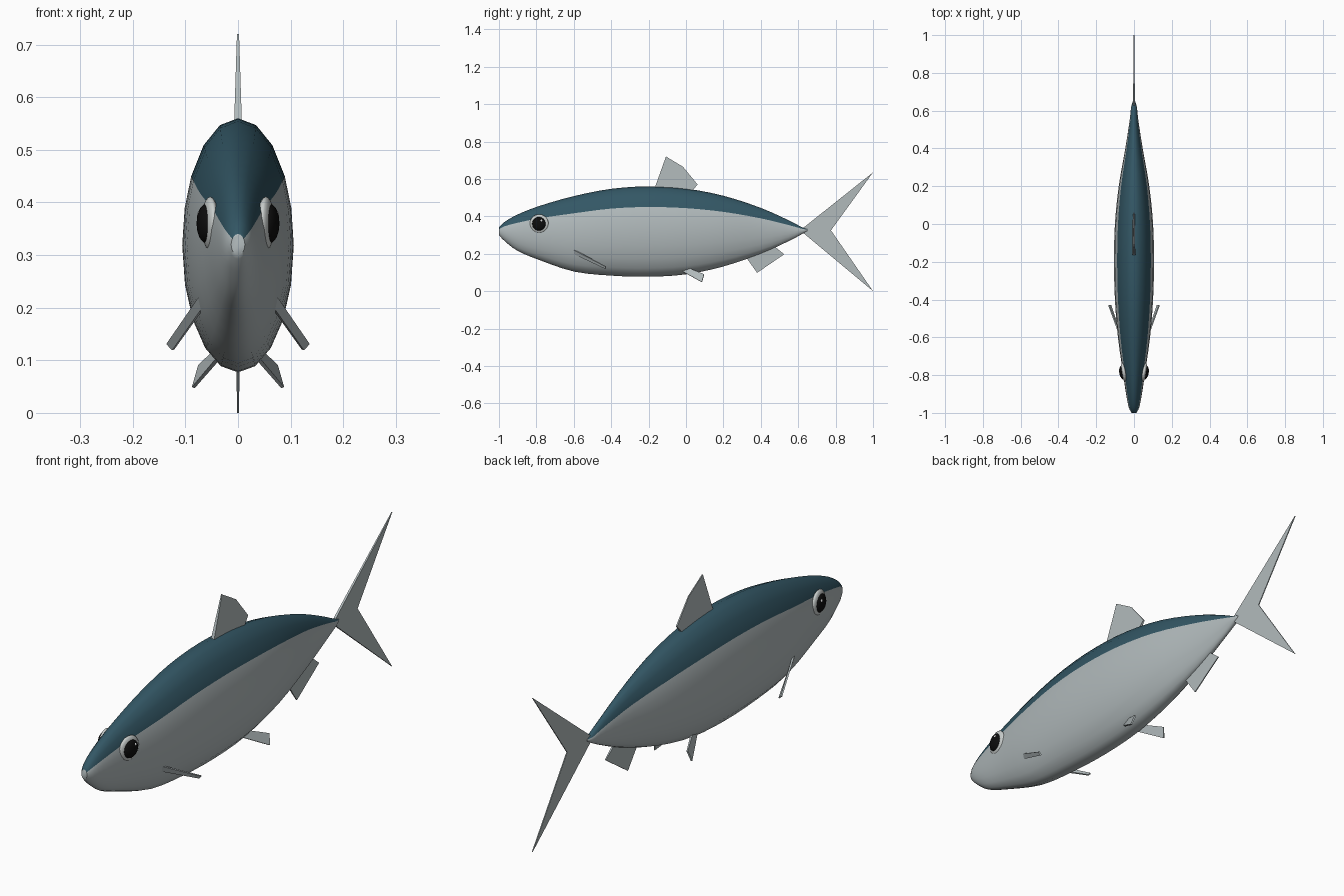
import bpy, bmesh, math
from mathutils import Vector, Matrix

cube = bpy.data.objects.get("Cube")
if cube:
    bpy.data.objects.remove(cube, do_unlink=True)


def material(name, color):
    m = bpy.data.materials.new(name)
    m.use_nodes = True
    m.diffuse_color = (*color, 1)
    bsdf = next(n for n in m.node_tree.nodes if n.type == 'BSDF_PRINCIPLED')
    bsdf.inputs["Base Color"].default_value = (*color, 1)
    return m


silver = material("silver", (0.44, 0.49, 0.50))
blue = material("deep_blue", (0.033, 0.095, 0.13))
eye_white = material("eye_white", (0.58, 0.61, 0.60))
black = material("black", (0.004, 0.004, 0.004))
white = material("white", (0.9, 0.9, 0.9))


def add_object(name, bm, mats, smooth=False):
    bmesh.ops.recalc_face_normals(bm, faces=bm.faces[:])
    mesh = bpy.data.meshes.new(name)
    bm.to_mesh(mesh)
    bm.free()
    for m in mats:
        mesh.materials.append(m)
    ob = bpy.data.objects.new(name, mesh)
    bpy.context.collection.objects.link(ob)
    if smooth:
        bpy.ops.object.select_all(action='DESELECT')
        ob.select_set(True)
        bpy.context.view_layer.objects.active = ob
        bpy.ops.object.shade_smooth_by_angle(angle=math.radians(50))
    return ob


def smooth_path(points, steps):
    """Catmull-Rom curve through the points."""
    pts = [Vector(p) for p in points]
    out = []
    for i in range(len(pts) - 1):
        a, b, c, d = (pts[max(0, min(len(pts) - 1, i + k))] for k in (-1, 0, 1, 2))
        for s in range(steps):
            t = s / steps
            out.append(0.5 * (2 * b + (c - a) * t + (2 * a - 5 * b + 4 * c - d) * t ** 2
                              + (3 * b - a - 3 * c + d) * t ** 3))
    return out + [pts[-1]]


# Body: elliptical sections (y, bottom, top, half width)
sections = smooth_path([
    (-1.0, .30, .34, .013), (-.97, .268, .37, .028), (-.9, .215, .41, .042),
    (-.785, .167, .455, .059), (-.6, .105, .508, .085), (-.4, .083, .547, .101),
    (-.2, .077, .56, .106), (0, .09, .548, .101), (.2, .132, .51, .081),
    (.4, .2, .445, .046), (.55, .268, .378, .023), (.62, .305, .342, .015),
    (.65, .322, .332, .006)], 3)
half = [0, 19, 38, 57, 73, 90, 108, 126, 144, 162, 180]   # degrees from the top
angles = [math.radians(a) for a in half + [360 - a for a in half[-2:0:-1]]]
n = len(angles)
bm = bmesh.new()
rings = []
for y, low, high, w in sections:
    mid, h = (low + high) / 2, (high - low) / 2
    rings.append([bm.verts.new((w * math.sin(a), y, mid + h * math.cos(a))) for a in angles])
for r1, r2 in zip(rings, rings[1:]):
    for i in range(n):
        j = (i + 1) % n
        f = bm.faces.new((r1[i], r1[j], r2[j], r2[i]))
        f.material_index = int(i < 3 or i >= n - 3)       # dark back
bm.faces.new(rings[0])
bm.faces.new(rings[-1])
add_object("body", bm, [silver, blue], True)


def fin(name, outline, thick):
    """Flat plate on an outline, with a half thickness for each corner."""
    pts = [Vector(p) for p in outline]
    normal = Vector()
    for p, q in zip(pts, pts[1:] + pts[:1]):
        normal += p.cross(q)
    normal.normalize()
    bm = bmesh.new()
    a = [bm.verts.new(p + normal * t) for p, t in zip(pts, thick)]
    b = [bm.verts.new(p - normal * t) for p, t in zip(pts, thick)]
    bm.faces.new(a)
    bm.faces.new(b[::-1])
    for i in range(len(pts)):
        j = (i + 1) % len(pts)
        bm.faces.new((a[i], b[i], b[j], a[j]))
    return add_object(name, bm, [silver])


# Middle fins
fin("dorsal_fin", [(0, -.175, .53), (0, -.107, .72), (0, -.016, .665), (0, .062, .57),
                   (0, .02, .52)], [.008, .002, .002, .003, .008])
fin("tail_fin", [(0, .61, .325), (0, 1, .635), (0, .775, .325), (0, 1, 0)],
    [.005, .002, .002, .002])
fin("anal_fin", [(0, .315, .19), (0, .38, .098), (0, .525, .197), (0, .465, .245)],
    [.004, .002, .002, .004])


def ellipsoid(name, center, axis, radius, depth, mat):
    turn = axis.to_track_quat('Z', 'Y').to_matrix().to_4x4()
    bm = bmesh.new()
    bmesh.ops.create_uvsphere(bm, u_segments=24, v_segments=12, radius=1,
                              matrix=Matrix.Translation(center) @ turn
                              @ Matrix.Diagonal((radius, radius, depth, 1)))
    add_object(name, bm, [mat], True)


# Paired fins and eyes
for side, label in ((1, "left"), (-1, "right")):
    fin(label + "_pectoral_fin", [(side * x, y, z) for x, y, z in (
        (.066, -.615, .23), (.134, -.43, .132), (.123, -.43, .12), (.066, -.6, .2))],
        [.004, .003, .003, .004])
    fin(label + "_pelvic_fin", [(side * x, y, z) for x, y, z in (
        (.03, -.03, .112), (.085, .085, .048), (.073, .097, .09), (.035, .01, .125))],
        [.004, .003, .003, .004])
    axis = Vector((side, -.16, 0)).normalized()
    eye = Vector((side * .053, -.785, .36))
    ellipsoid(label + "_eye", eye, axis, .051, .015, eye_white)
    ellipsoid(label + "_pupil", eye + axis * .008, axis, .037, .017, black)
    ellipsoid(label + "_eye_glint", eye + axis * .02 + Vector((0, .014, .016)),
              axis, .007, .005, white)
